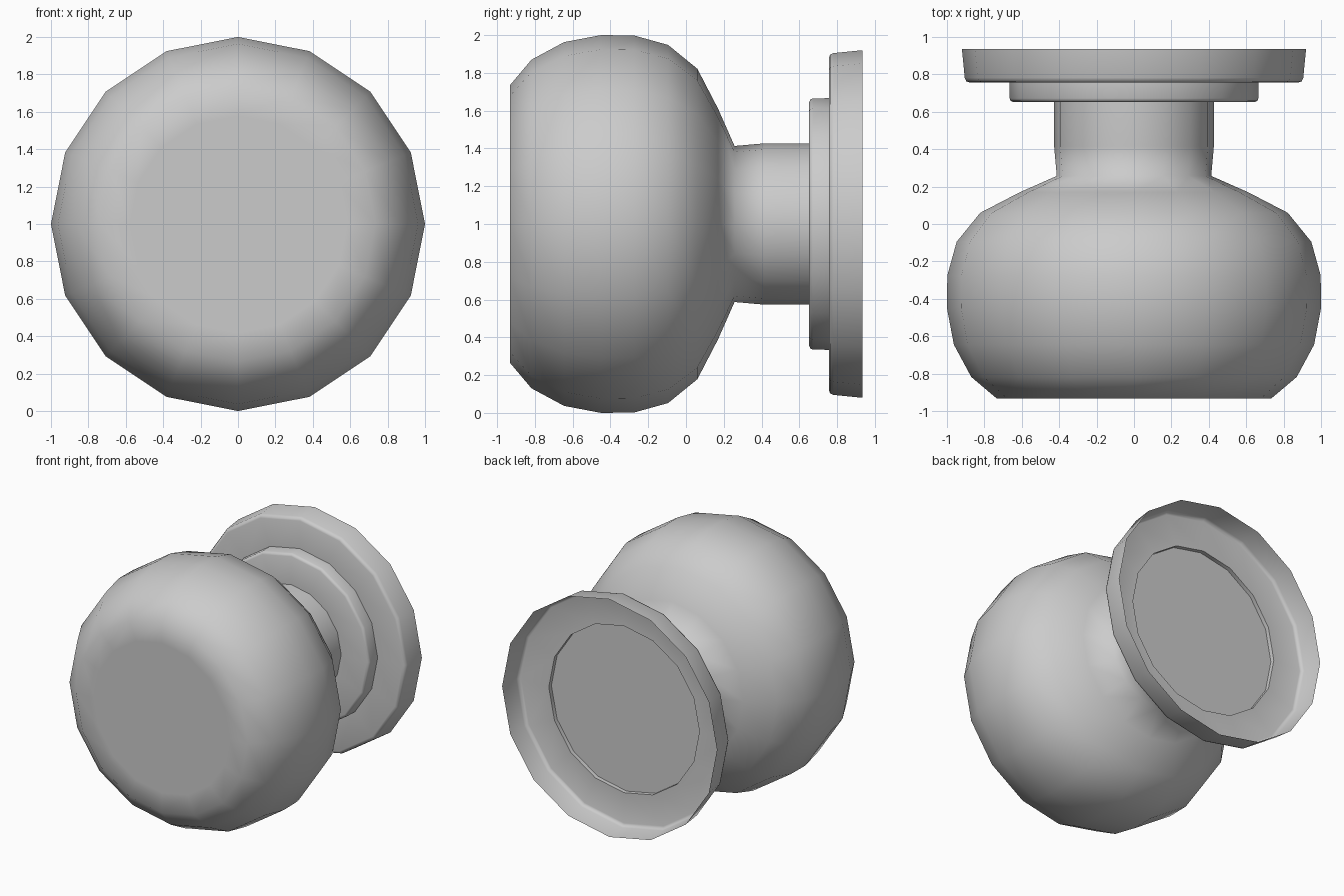
import bpy, bmesh
from math import sin, cos, pi, radians

if "Cube" in bpy.data.objects:
    bpy.data.objects.remove(bpy.data.objects["Cube"])

SIDES = 16
AXIS_Z = 1.0


def lathe(name, profile, cap_start=False, cap_end=False, angle=None):
    """Spin (radius, y) points around the horizontal y axis at AXIS_Z."""
    bm = bmesh.new()
    rings = []
    for r, y in profile:
        rings.append([bm.verts.new((r * sin(2 * pi * k / SIDES), y,
                                    AXIS_Z + r * cos(2 * pi * k / SIDES)))
                      for k in range(SIDES)])
    for a, b in zip(rings, rings[1:]):
        for k in range(SIDES):
            n = (k + 1) % SIDES
            bm.faces.new((a[k], a[n], b[n], b[k]))
    if cap_start:
        bm.faces.new(rings[0][::-1])
    if cap_end:
        bm.faces.new(rings[-1])
    mesh = bpy.data.meshes.new(name)
    bm.to_mesh(mesh)
    bm.free()
    obj = bpy.data.objects.new(name, mesh)
    bpy.context.collection.objects.link(obj)
    bpy.ops.object.select_all(action='DESELECT')
    obj.select_set(True)
    bpy.context.view_layer.objects.active = obj
    if angle is None:
        bpy.ops.object.shade_smooth()
    else:
        bpy.ops.object.shade_smooth_by_angle(angle=radians(angle))
    return obj


# Rounded grip with flat front and neck
lathe("knob_grip", [
    (0.58, -0.932), (0.735, -0.932), (0.87, -0.818), (0.963, -0.645),
    (1.0, -0.45), (0.998, -0.275), (0.948, -0.095), (0.822, 0.06),
    (0.61, 0.17), (0.413, 0.257), (0.427, 0.415), (0.427, 0.652)],
    cap_start=True)

# Small collar between neck and plate
lathe("collar", [
    (0.427, 0.652), (0.645, 0.652), (0.659, 0.658), (0.665, 0.672),
    (0.666, 0.757)], angle=50)

# Dished back plate, open at the rear
lathe("back_plate", [
    (0.645, 0.757), (0.88, 0.757), (0.897, 0.763), (0.905, 0.782),
    (0.92, 0.935)], angle=50)

# Recessed disc closing the plate's centre
lathe("centre_disc", [(0.645, 0.757), (0.645, 0.725)], cap_end=True, angle=50)
